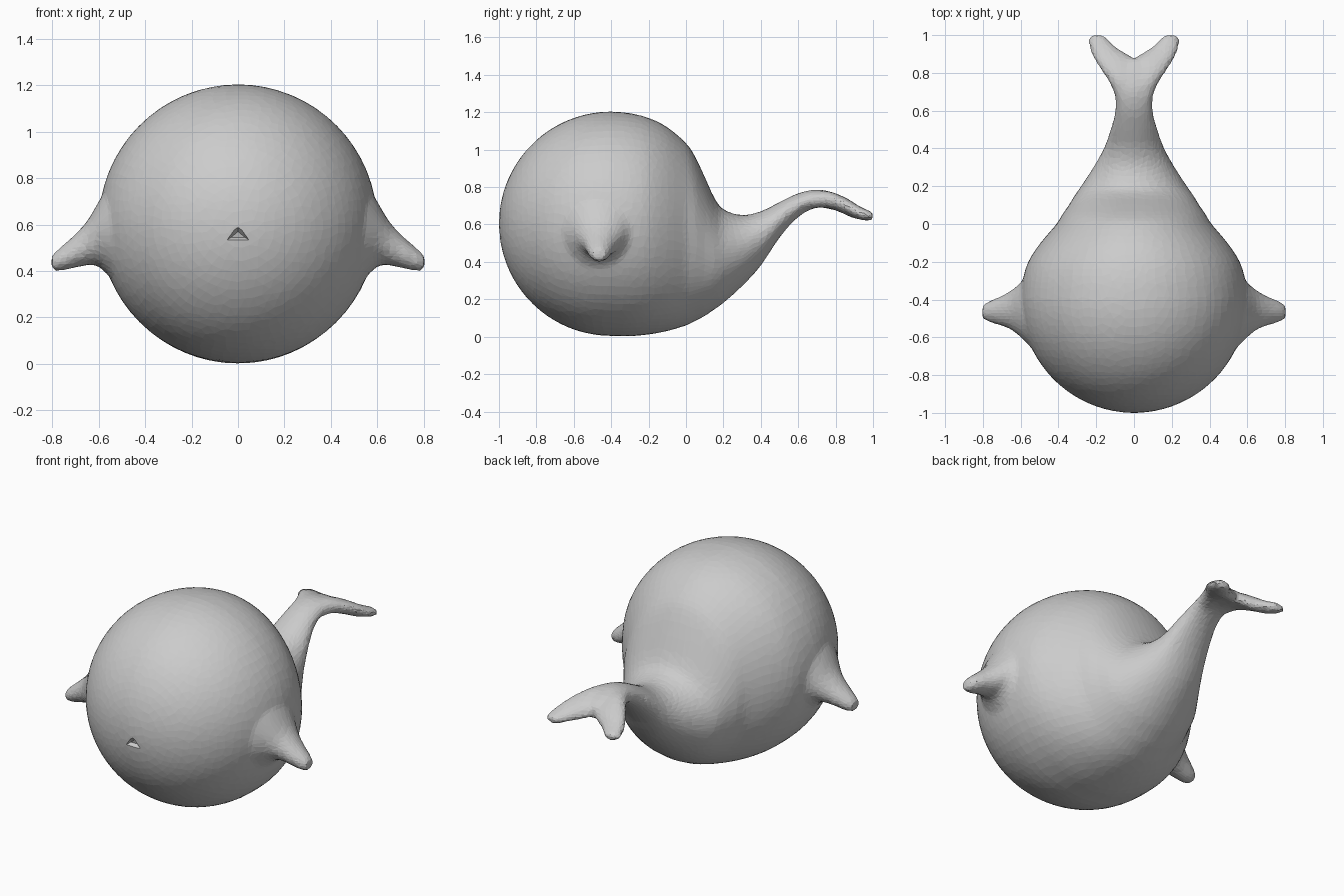
import bpy, bmesh, math
from mathutils import Vector

if "Cube" in bpy.data.objects:
    bpy.data.objects.remove(bpy.data.objects["Cube"])


def catmull(rows, steps):
    """Smoothly interpolate rows of section measurements."""
    out = []
    for i in range(len(rows) - 1):
        a, b = Vector(rows[max(i - 1, 0)]), Vector(rows[i])
        c, d = Vector(rows[i + 1]), Vector(rows[min(i + 2, len(rows) - 1)])
        for k in range(steps):
            t = k / steps
            out.append(0.5 * (2 * b + (c - a) * t + (2 * a - 5 * b + 4 * c - d) * t * t
                              + (3 * b - a - 3 * c + d) * t ** 3))
    return out + [Vector(rows[-1])]


def loft(bm, rows, place, sides):
    """Elliptical sections: position, low/high across, low/high in z."""
    rings = []
    for p, lo, hi, zlo, zhi in rows:
        ring = []
        for k in range(sides):
            a = 2 * math.pi * k / sides
            u = (lo + hi) / 2 + (hi - lo) / 2 * math.cos(a)
            z = (zlo + zhi) / 2 + (zhi - zlo) / 2 * math.sin(a)
            ring.append(bm.verts.new(place(p, u, z)))
        rings.append(ring)
    faces = [bm.faces.new(rings[0]), bm.faces.new(rings[-1])]
    for r, s in zip(rings, rings[1:]):
        for k in range(sides):
            j = (k + 1) % sides
            faces.append(bm.faces.new((r[k], r[j], s[j], s[k])))
    bmesh.ops.recalc_face_normals(bm, faces=faces)


bm = bmesh.new()

# Round head, then the back of the body running into the tail
head = []
for i in range(20):
    t = math.radians(2 + 88 * i / 20)
    r = 0.6 * math.sin(t)
    head.append((-0.4 - 0.6 * math.cos(t), -r, r, 0.604 - r, 0.604 + r))
back = [(-0.4, .6, .004, 1.204), (-0.3, .59, .002, 1.195), (-0.2, .56, .012, 1.17),
        (-0.1, .495, .03, 1.12), (0, .41, .06, 1.035), (.05, .38, .085, .96),
        (.1, .345, .11, .855), (.15, .315, .145, .745), (.2, .28, .18, .68),
        (.3, .215, .27, .65), (.4, .16, .38, .67), (.5, .125, .53, .72),
        (.6, .1, .64, .767), (.7, .1, .69, .787), (.8, .1, .675, .767),
        (.875, .06, .65, .725)]
rows = head + [(y, -w, w, lo, hi) for y, w, lo, hi in catmull(back, 3)]
loft(bm, rows, lambda p, u, z: (u, p, z), 64)

fluke = [(.66, 0, .095, .685, .775), (.74, -.01, .125, .69, .782), (.8, -.01, .165, .675, .767),
         (.86, -.01, .205, .65, .74), (.89, .02, .222, .635, .722),
         (.92, .07, .234, .628, .702), (.96, .12, .242, .62, .682),
         (.985, .142, .24, .619, .672), (1.003, .17, .222, .63, .66)]
fin = [(.45, -.66, -.2, .35, .8), (.5, -.68, -.18, .31, .84), (.55, -.65, -.235, .37, .78), (.6, -.6, -.31, .42, .7),
       (.65, -.56, -.35, .424, .615), (.7, -.54, -.38, .414, .56), (.75, -.525, -.4, .402, .515),
       (.79, -.51, -.42, .4, .48), (.803, -.5, -.435, .412, .465)]
for s in (1, -1):
    # Tail flukes and side fins, mirrored
    loft(bm, catmull(fluke, 2), lambda p, u, z: (s * u, p, z), 20)
    loft(bm, catmull(fin, 2), lambda p, u, z: (s * p, u, z), 20)

mesh = bpy.data.meshes.new("whale_body")
bm.to_mesh(mesh)
bm.free()
body = bpy.data.objects.new("whale_body", mesh)
bpy.context.collection.objects.link(body)

# Small mouth notch cutter: flat ledge below, sloping roof above
bm = bmesh.new()
for p in [(-.075, -1.03, .515), (.075, -1.03, .515), (0, -1.03, .615),
          (-.03, -.972, .545), (.03, -.972, .545), (0, -.978, .57)]:
    bm.verts.new(p)
bmesh.ops.convex_hull(bm, input=bm.verts[:])
bmesh.ops.recalc_face_normals(bm, faces=bm.faces[:])
cut_mesh = bpy.data.meshes.new("mouth_cutter")
bm.to_mesh(cut_mesh)
bm.free()
cutter = bpy.data.objects.new("mouth_cutter", cut_mesh)
bpy.context.collection.objects.link(cutter)
cutter.hide_render = True
cutter.hide_set(True)

# Fuse into one skin, soften the joins, reduce to facets, cut the mouth
m = body.modifiers.new("fuse", 'REMESH')
m.mode = 'VOXEL'
m.voxel_size = 0.016
m = body.modifiers.new("soften", 'SMOOTH')
m.factor, m.iterations = 0.5, 5
m = body.modifiers.new("facets", 'DECIMATE')
m.ratio = 0.13
m = body.modifiers.new("mouth", 'BOOLEAN')
m.operation, m.object, m.solver = 'DIFFERENCE', cutter, 'EXACT'
